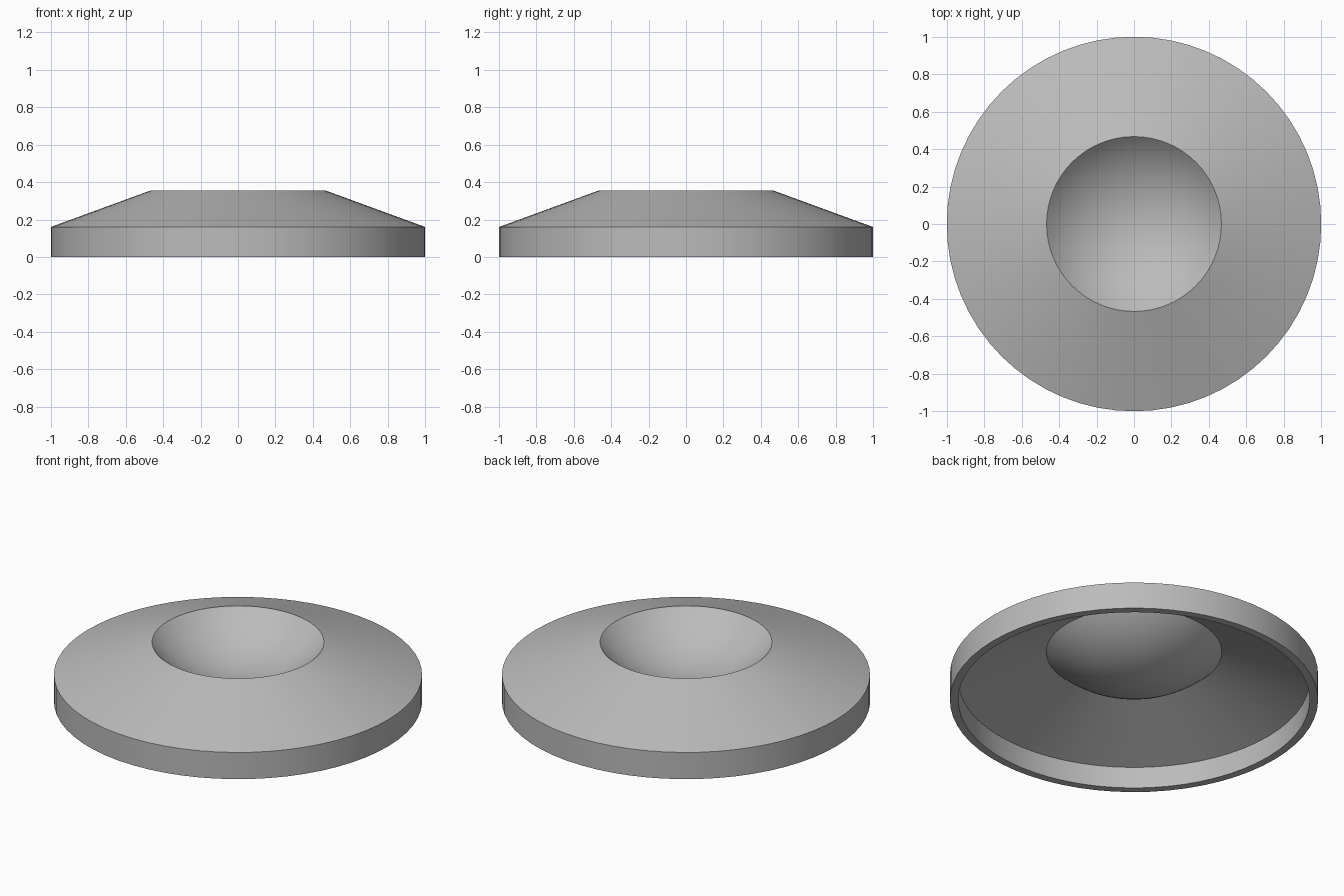
import bpy, bmesh, math

SIDES = 64
WALL = 0.045      # shell thickness
RIM_Z = 0.16      # top of the upright rim
TOP_Z, HOLE_R = 0.355, 0.467
DISH_DEPTH = 0.20
RINGS = 14

cube = bpy.data.objects.get("Cube")
if cube:
    bpy.data.objects.remove(cube)

grey = bpy.data.materials.new("plain grey")
grey.use_nodes = True
grey.diffuse_color = (0.5, 0.5, 0.5, 1)
grey.node_tree.nodes["Principled BSDF"].inputs["Base Color"].default_value = (0.5, 0.5, 0.5, 1)


def dish(radius, centre_z, edge_r):
    """Arc of a sphere from its edge down to the axis."""
    start = math.asin(edge_r / radius)
    return [(radius * math.sin(start * (1 - i / RINGS)),
             centre_z - radius * math.cos(start * (1 - i / RINGS)))
            for i in range(RINGS + 1)]


def lathe(name, profile):
    """Revolve a profile that starts and ends on the axis."""
    bm = bmesh.new()
    verts = [bm.verts.new((r, 0, z)) for r, z in profile]
    edges = [bm.edges.new(pair) for pair in zip(verts, verts[1:])]
    bmesh.ops.spin(bm, geom=verts + edges, cent=(0, 0, 0), axis=(0, 0, 1),
                   angle=math.tau, steps=SIDES, use_merge=True)
    bmesh.ops.remove_doubles(bm, verts=bm.verts, dist=1e-5)
    bmesh.ops.recalc_face_normals(bm, faces=bm.faces)
    mesh = bpy.data.meshes.new(name)
    bm.to_mesh(mesh)
    bm.free()
    mesh.materials.append(grey)
    obj = bpy.data.objects.new(name, mesh)
    bpy.context.collection.objects.link(obj)
    bpy.context.view_layer.objects.active = obj
    obj.select_set(True)
    bpy.ops.object.shade_smooth_by_angle(angle=math.radians(25))
    obj.select_set(False)
    return obj


# Dish on top: inner sphere and the same sphere thickened by the wall
radius = (HOLE_R ** 2 + DISH_DEPTH ** 2) / (2 * DISH_DEPTH)
centre_z = TOP_Z - DISH_DEPTH + radius
upper = dish(radius, centre_z, HOLE_R)
lower = dish(radius + WALL, centre_z, HOLE_R + 0.01)

# Hollow shell: dish, sloping cone, upright rim, and the inside surfaces
slope = (TOP_Z - RIM_Z) / (1 - HOLE_R)
inner_r = 1 - WALL
inner_z = RIM_Z + slope * WALL - WALL * math.sqrt(1 + slope ** 2)
profile = upper[::-1] + [(1, RIM_Z), (1, 0), (inner_r, 0), (inner_r, inner_z)] + lower
lathe("dished_shell", profile)
